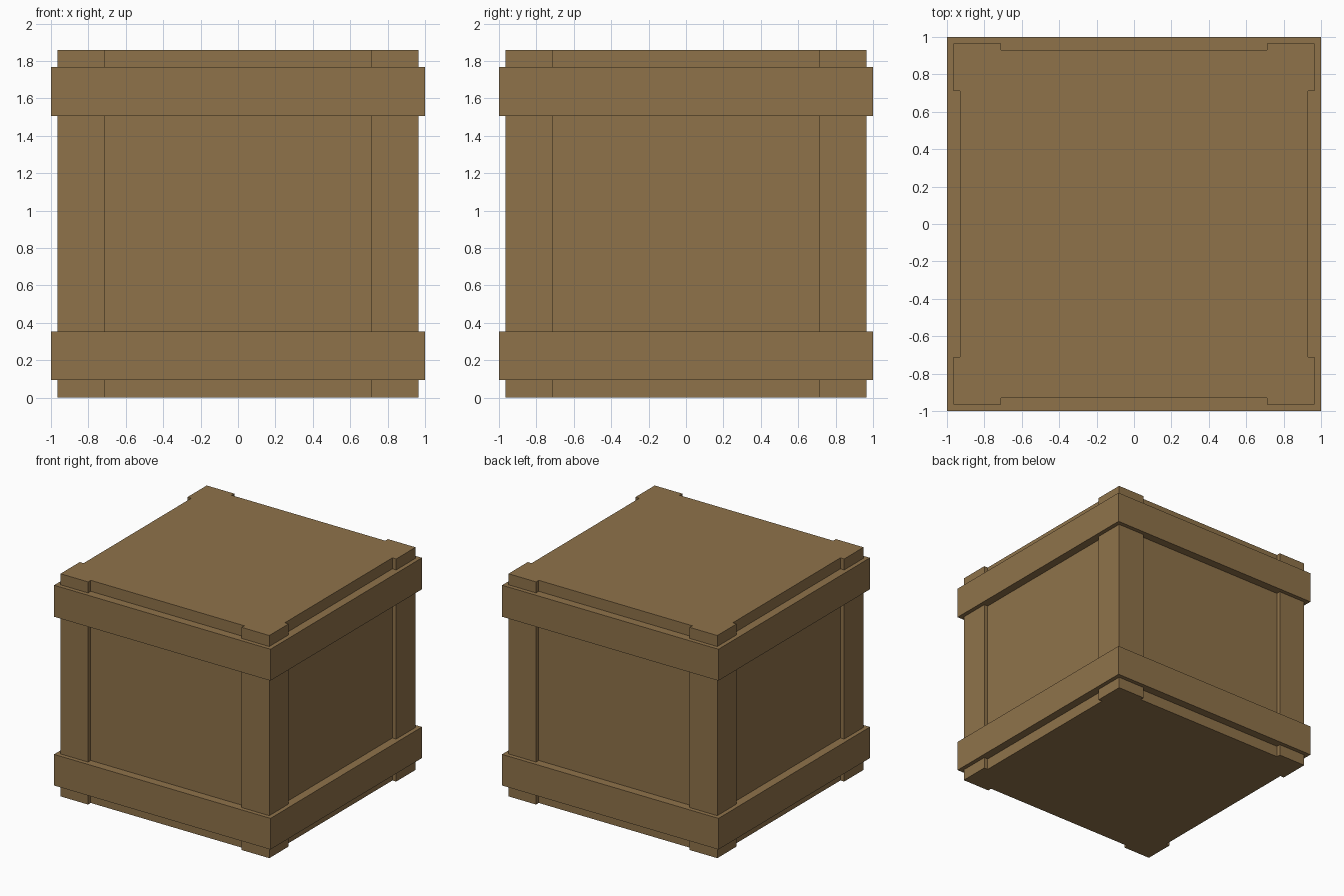
import bpy, bmesh

cube = bpy.data.objects.get("Cube")
if cube:
    bpy.data.objects.remove(cube, do_unlink=True)

PANEL, POST, BAND = 0.93, 0.965, 1.0   # half widths of the stepped layers
POST_INNER = 0.71                      # inner edge of each corner post
HEIGHT = 1.86
BAND_SPANS = {"lower_band": (0.095, 0.355), "upper_band": (1.505, 1.768)}

# Wood colour
wood = bpy.data.materials.new("brown_wood")
wood.use_nodes = True
colour = (0.275, 0.171, 0.0685, 1)
wood.diffuse_color = colour
bsdf = next(n for n in wood.node_tree.nodes if n.type == "BSDF_PRINCIPLED")
bsdf.inputs["Base Color"].default_value = colour
bsdf.inputs["Roughness"].default_value = 0.8


def finish(name, bm):
    bmesh.ops.recalc_face_normals(bm, faces=bm.faces)
    mesh = bpy.data.meshes.new(name)
    bm.to_mesh(mesh)
    bm.free()
    mesh.materials.append(wood)
    obj = bpy.data.objects.new(name, mesh)
    bpy.context.collection.objects.link(obj)
    return obj


def four_fold(points):
    """Repeat a corner outline around the four corners."""
    outline = []
    for _ in range(4):
        outline += points
        points = [(-y, x) for x, y in points]
    return outline


# Crate body: recessed panels with raised corner posts, flush top and bottom
corner = [(PANEL, POST_INNER), (POST, POST_INNER), (POST, POST),
          (POST_INNER, POST), (POST_INNER, PANEL)]
bm = bmesh.new()
base = bm.faces.new([bm.verts.new((x, y, 0)) for x, y in four_fold(corner)])
ext = bmesh.ops.extrude_face_region(bm, geom=[base], use_keep_orig=True)
top = [v for v in ext["geom"] if isinstance(v, bmesh.types.BMVert)]
bmesh.ops.translate(bm, verts=top, vec=(0, 0, HEIGHT))
finish("crate_body", bm)


# Bands: square rings wrapped around the body
def band(name, z0, z1):
    bm = bmesh.new()
    section = [(PANEL, z0), (BAND, z0), (BAND, z1), (PANEL, z1)]
    loops = [[bm.verts.new((x, y, z)) for x, y in four_fold([(r, r)])]
             for r, z in section]
    for i, a in enumerate(loops):
        b = loops[(i + 1) % 4]
        for j in range(4):
            k = (j + 1) % 4
            bm.faces.new((a[j], a[k], b[k], b[j]))
    finish(name, bm)


for name, span in BAND_SPANS.items():
    band(name, *span)
